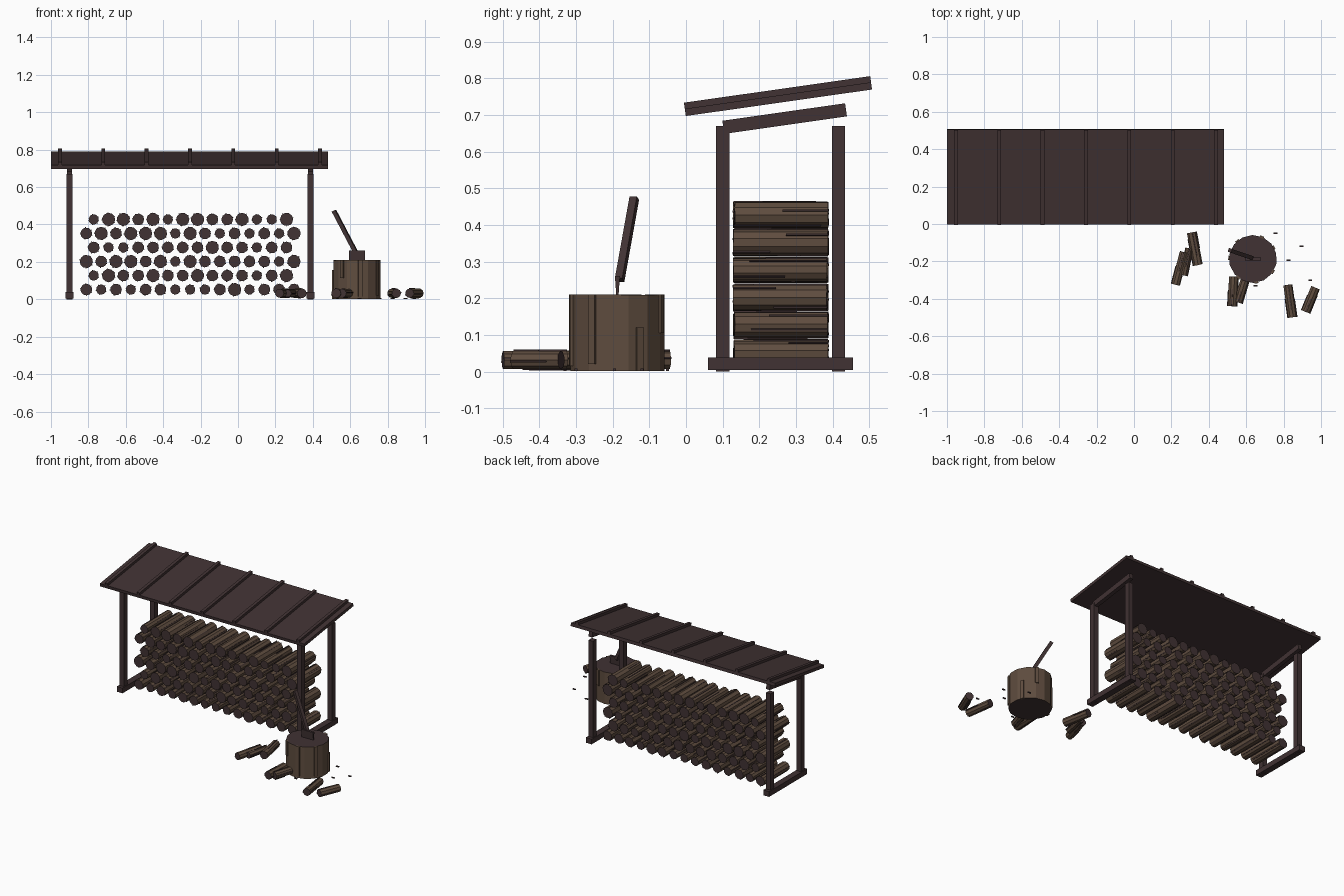
import bpy, bmesh, math, random
from mathutils import Vector, Matrix

if "Cube" in bpy.data.objects:
    bpy.data.objects.remove(bpy.data.objects["Cube"])

random.seed(4)


def material(name, rgb):
    m = bpy.data.materials.new(name)
    m.diffuse_color = (*rgb, 1)
    m.use_nodes = True
    m.node_tree.nodes["Principled BSDF"].inputs["Base Color"].default_value = m.diffuse_color
    return m


BARK = material("brown bark", (0.115, 0.074, 0.050))
DARK = material("dark timber", (0.052, 0.032, 0.033))


def finish(bm, name, mats):
    me = bpy.data.meshes.new(name)
    bm.to_mesh(me)
    bm.free()
    for m in mats:
        me.materials.append(m)
    ob = bpy.data.objects.new(name, me)
    bpy.context.collection.objects.link(ob)
    return ob


def add_box(bm, mat, size, index=0):
    geo = bmesh.ops.create_cube(bm, size=1, matrix=mat @ Matrix.Diagonal((*size, 1)))
    for f in {f for v in geo["verts"] for f in v.link_faces}:
        f.material_index = index


def box(name, centre, size, tilt=0.0):
    bm = bmesh.new()
    add_box(bm, Matrix.Translation(centre) @ Matrix.Rotation(tilt, 4, 'X'), size)
    return finish(bm, name, [DARK])


def axis_frame(p, q):
    d = Vector(q) - Vector(p)
    rot = d.to_track_quat('Z', 'Y').to_matrix().to_4x4()
    return Matrix.Translation((Vector(p) + Vector(q)) / 2) @ rot, d.length


def add_log(bm, p, q, r, sides=10, ridges=5, ridge_w=0.004, ridge_h=0.006, ridge_index=1):
    """Faceted log with dark cut ends and thin raised bark ridges."""
    frame, length = axis_frame(p, q)
    spin = Matrix.Rotation(random.uniform(0, 6.28), 4, 'Z')
    geo = bmesh.ops.create_cone(bm, cap_ends=True, segments=sides, radius1=r, radius2=r,
                                depth=length, matrix=frame @ spin)
    for v in geo["verts"]:
        side = frame.inverted() @ v.co
        side.z *= random.uniform(0.985, 1.0)
        v.co = frame @ side
    for f in {f for v in geo["verts"] for f in v.link_faces}:
        f.material_index = 1 if len(f.verts) > 4 else 0
    for i in range(ridges):
        a = 2 * math.pi * (i + random.uniform(-0.25, 0.25)) / ridges
        ln = length * random.uniform(0.35, 0.95)
        off = (length - ln) / 2 * random.choice((-1, 1))
        m = frame @ Matrix.Rotation(a, 4, 'Z') @ Matrix.Translation((r * 0.985, 0, off))
        add_box(bm, m, (ridge_h, ridge_w, ln), ridge_index)


# Shed frame: two end frames of runner, posts and sloping rafter
TILT = math.radians(8.1)
for side, x in (("left", -0.901), ("right", 0.387)):
    box(side + "_runner", (x, 0.258, 0.021), (0.042, 0.395, 0.034))
    box(side + "_front_post", (x, 0.100, 0.335), (0.032, 0.036, 0.67))
    box(side + "_back_post", (x, 0.416, 0.335), (0.032, 0.036, 0.67))
    box(side + "_rafter", (x, 0.269, 0.690), (0.026, 0.338, 0.036), TILT)

# Roof slab with battens
box("roof_board", (-0.259, 0.252, 0.743), (1.482, 0.513, 0.020), TILT)
for i in range(7):
    box(f"roof_batten_{i + 1}", (-0.952 + 0.2317 * i, 0.2495, 0.761), (0.020, 0.513, 0.017), TILT)

# Stacked logs, staggered rows; digits give small, medium and large radii
ROWS = ["212122111231222", "13223223222123", "323323132222213",
        "21122222322122", "232333132121213", "13323133223113"]
RADIUS = {"1": 0.0275, "2": 0.0315, "3": 0.0355}
for k, row in enumerate(ROWS):
    bm = bmesh.new()
    for i, c in enumerate(row):
        x = -0.811 + 0.0793 * i + (0.0396 if k % 2 else 0)
        z = 0.052 + 0.075 * k
        y0 = 0.127 + random.uniform(0, 0.006)
        y1 = 0.390 - random.uniform(0, 0.006)
        add_log(bm, (x, y0, z), (x, y1, z), RADIUS[c])
    finish(bm, f"log_row_{k + 1}", [BARK, DARK])

# Chopping stump
bm = bmesh.new()
add_log(bm, (0.636, -0.187, 0.001), (0.636, -0.187, 0.21), 0.128, 14, 7, 0.022, 0.012, 0)
finish(bm, "chopping_stump", [BARK, DARK])

# Axe: wedge head stuck in the stump and leaning handle
head = box("axe_head", (0.637, -0.187, 0.233), (0.086, 0.014, 0.056))
for v in head.data.vertices:
    if v.co.z < 0.233:
        v.co.y = -0.187 + (v.co.y + 0.187) * 0.4
bm = bmesh.new()
frame, length = axis_frame((0.630, -0.181, 0.25), (0.513, -0.141, 0.473))
add_box(bm, frame, (0.021, 0.021, length))
finish(bm, "axe_handle", [DARK])

# Loose split logs on the ground: x0, y0, x1, y1, radius
LOOSE = [(0.308, -0.045, 0.342, -0.220, 0.026), (0.268, -0.150, 0.222, -0.325, 0.024),
         (0.295, -0.130, 0.265, -0.275, 0.021), (0.533, -0.280, 0.525, -0.440, 0.026),
         (0.600, -0.275, 0.556, -0.420, 0.024), (0.822, -0.325, 0.847, -0.500, 0.025),
         (0.970, -0.340, 0.917, -0.470, 0.025)]
for i, (x0, y0, x1, y1, r) in enumerate(LOOSE):
    bm = bmesh.new()
    add_log(bm, (x0, y0, 0.032), (x1, y1, 0.032), r, 9, 4)
    finish(bm, f"loose_log_{i + 1}", [BARK, DARK])

# Wood chips
for i, (x, y) in enumerate([(0.757, -0.05), (0.895, -0.12), (0.826, -0.195),
                            (0.943, -0.30), (0.650, -0.33)]):
    box(f"wood_chip_{i + 1}", (x, y, 0.005), (0.020, 0.008, 0.006))
